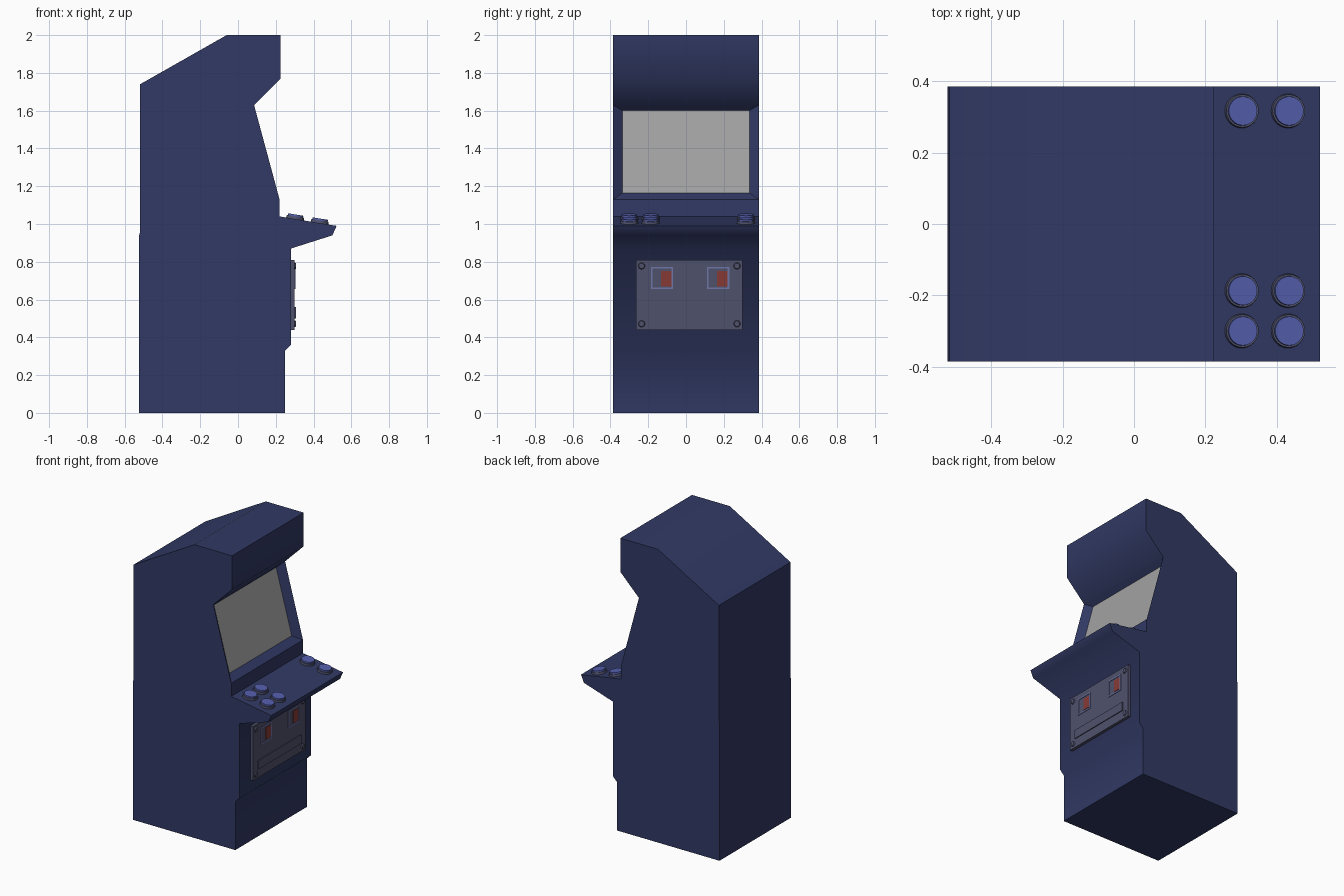
import bpy, bmesh, math
from mathutils import Matrix, Vector

cube = bpy.data.objects.get("Cube")
if cube:
    bpy.data.objects.remove(cube, do_unlink=True)


def material(name, r, g, b):
    m = bpy.data.materials.new(name)
    m.use_nodes = True
    m.diffuse_color = (r, g, b, 1)
    node = next(n for n in m.node_tree.nodes if n.type == 'BSDF_PRINCIPLED')
    node.inputs["Base Color"].default_value = (r, g, b, 1)
    return m


NAVY = material("navy cabinet", 0.031, 0.041, 0.128)
GREY = material("grey screen", 0.36, 0.36, 0.36)
STEEL = material("steel panel", 0.078, 0.083, 0.15)
BLUE = material("blue button", 0.09, 0.115, 0.42)
TRIM = material("light blue trim", 0.16, 0.18, 0.39)
RED = material("red coin slot", 0.24, 0.042, 0.036)


def finish(name, bm, *mats):
    mesh = bpy.data.meshes.new(name)
    bm.to_mesh(mesh)
    bm.free()
    for m in mats:
        mesh.materials.append(m)
    ob = bpy.data.objects.new(name, mesh)
    bpy.context.collection.objects.link(ob)
    return ob


def box(name, mat, x, y, z):
    """Box from (low, high) pairs on each axis."""
    bm = bmesh.new()
    bmesh.ops.create_cube(bm, size=1)
    for v in bm.verts:
        v.co = Vector([lo + (c + 0.5) * (hi - lo) for c, (lo, hi) in zip(v.co, (x, y, z))])
    return finish(name, bm, mat)


def disc(name, mat, base, axis, radius, height, top=1.0, sides=32):
    """Short cylinder standing on base along axis, with a tapered top."""
    bm = bmesh.new()
    bmesh.ops.create_cone(bm, cap_ends=True, segments=sides, radius1=radius,
                          radius2=radius * top, depth=height)
    turn = Vector((0, 0, 1)).rotation_difference(axis).to_matrix().to_4x4()
    bm.transform(Matrix.Translation(base + axis * height / 2) @ turn)
    for f in bm.faces:
        f.smooth = len(f.verts) == 4
    for e in bm.edges:
        e.smooth = e.calc_face_angle() < 0.6
    return finish(name, bm, mat)


# Cabinet: side profile extruded across the width
HALF = 0.386
profile = [(-0.523, 0), (0.25, 0), (0.25, 0.33), (0.28, 0.36), (0.28, 0.87),
           (0.50, 0.94), (0.522, 0.99), (0.22, 1.04), (0.22, 1.13),
           (0.085, 1.63), (0.225, 1.77), (0.225, 2.0), (-0.06, 2.0),
           (-0.518, 1.74), (-0.518, 0.96), (-0.523, 0.94)]
bm = bmesh.new()
side = bm.faces.new([bm.verts.new((x, -HALF, z)) for x, z in profile])
new = bmesh.ops.extrude_face_region(bm, geom=[side])["geom"]
bmesh.ops.translate(bm, vec=(0, 2 * HALF, 0),
                    verts=[g for g in new if isinstance(g, bmesh.types.BMVert)])
bmesh.ops.recalc_face_normals(bm, faces=bm.faces)

# Soft shading along the shallow folds, crisp at the sides and the rear top corner
for f in bm.faces:
    f.smooth = True
for e in bm.edges:
    rear_corner = all(abs(v.co.z - 1.74) < 0.01 for v in e.verts)
    e.smooth = e.calc_face_angle() < 1.3 and not rear_corner

# Recessed screen with sloping surround
bm.faces.ensure_lookup_table()
screen = next(f for f in bm.faces if len(f.verts) == 4
              and 1.3 < f.calc_center_median().z < 1.45 and f.normal.x > 0.8)
border = bmesh.ops.inset_individual(bm, faces=[screen], thickness=0.05)["faces"]
for f in border + [screen]:
    f.smooth = False
for v in screen.verts:
    z = 1.6 if v.co.z > 1.4 else 1.165
    x = 0.22 + (z - 1.13) * (0.085 - 0.22) / 0.5
    v.co = (x - 0.04, math.copysign(0.335, v.co.y), z)
screen.material_index = 1
bm.normal_update()
finish("cabinet", bm, NAVY, GREY)

# Control deck buttons
slope = (0.99 - 1.04) / (0.522 - 0.22)
up = Vector((-slope, 0, 1)).normalized()
for i, y in enumerate((-0.3, -0.187, 0.317)):
    for j, x in enumerate((0.302, 0.432)):
        base = Vector((x, y, 1.04 + (x - 0.22) * slope))
        disc(f"button_ring_{i}_{j}", STEEL, base, up, 0.048, 0.014, 0.96)
        disc(f"button_cap_{i}_{j}", BLUE, base, up, 0.042, 0.024, 0.96)

# Coin door with corner screws and return tray
FACE = 0.3
box("coin_door", STEEL, (0.275, FACE), (-0.265, 0.3), (0.44, 0.81))
for y in (-0.235, 0.27):
    for z in (0.472, 0.778):
        disc(f"screw_{y}_{z}", STEEL, Vector((FACE, y, z)), Vector((1, 0, 0)),
             0.018, 0.007, 0.8, 16)
box("coin_return", STEEL, (FACE, FACE + 0.006), (-0.215, 0.25), (0.5, 0.56))

# Coin slots: thin trim frame around a red plate
RIM = 0.008
for n, y0 in (("right", -0.185), ("left", 0.112)):
    y1, z0, z1 = y0 + 0.117, 0.655, 0.772
    for edge, ys, zs in (("bottom", (y0, y1), (z0, z0 + RIM)),
                         ("top", (y0, y1), (z1 - RIM, z1)),
                         ("side_a", (y0, y0 + RIM), (z0 + RIM, z1 - RIM)),
                         ("side_b", (y1 - RIM, y1), (z0 + RIM, z1 - RIM))):
        box(f"{n}_slot_trim_{edge}", TRIM, (FACE, FACE + 0.004), ys, zs)
    box(f"{n}_coin_slot", RED, (FACE, FACE + 0.003), (y0 + 0.052, y0 + 0.107), (0.67, 0.752))
